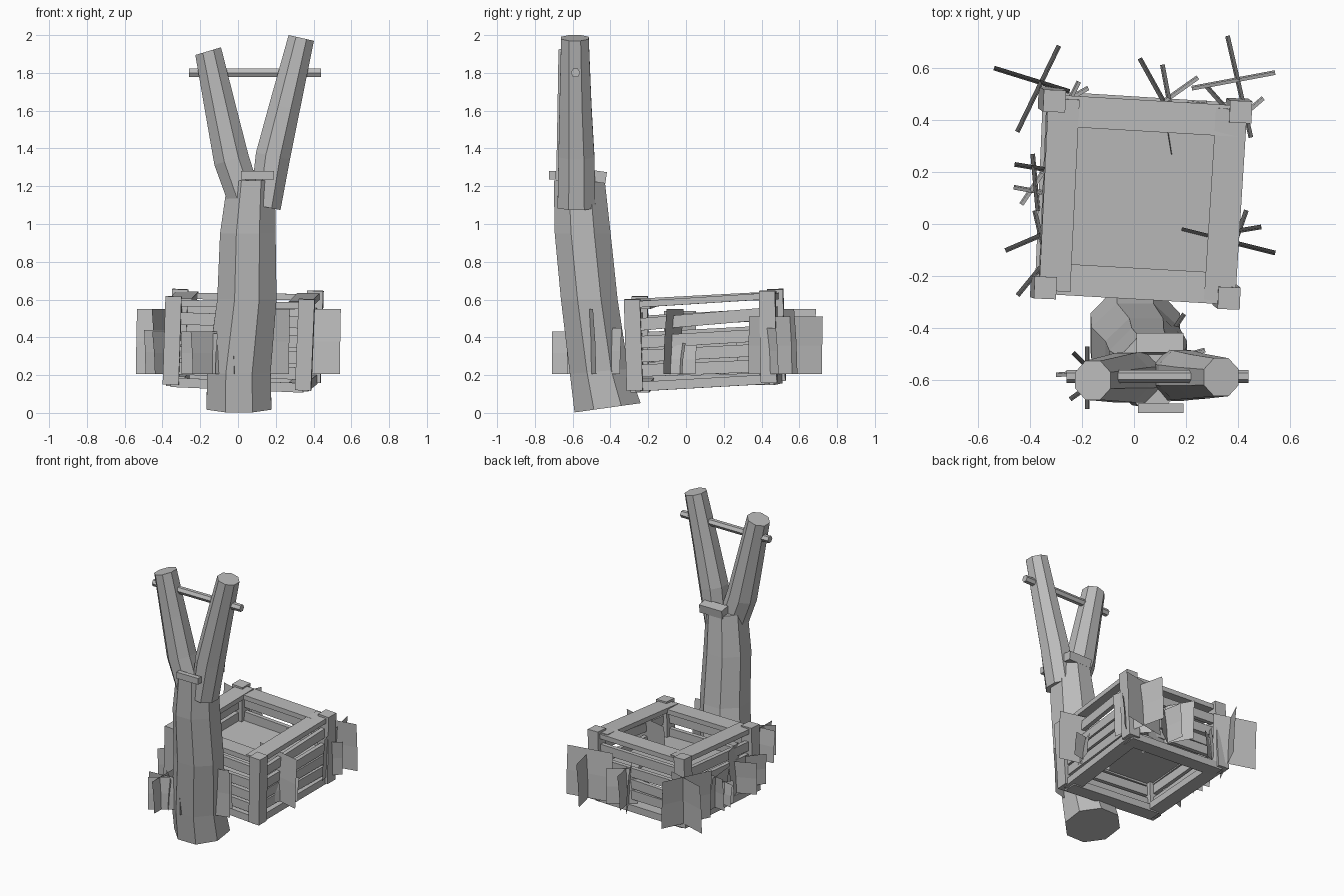
import bpy, math, random
from mathutils import Vector

random.seed(4)
mat = bpy.data.materials.new("plain grey")
mat.diffuse_color = (0.5, 0.5, 0.5, 1)


def make(name, verts, faces):
    me = bpy.data.meshes.new(name)
    me.from_pydata([tuple(v) for v in verts], [], faces)
    me.materials.append(mat)
    ob = bpy.data.objects.new(name, me)
    bpy.context.collection.objects.link(ob)
    return ob


def loft(name, sections, n=8):
    """sections: (cx, cy, cz, half x, half y, slope in x, slope in y)"""
    verts, faces = [], []
    k = 1 / math.cos(math.pi / n)
    for cx, cy, cz, rx, ry, tx, ty in sections:
        for i in range(n):
            a = 2 * math.pi * (i + 0.5) / n
            dx, dy = rx * k * math.cos(a), ry * k * math.sin(a)
            verts.append((cx + dx, cy + dy, cz + tx * dx + ty * dy))
    for s in range(len(sections) - 1):
        for i in range(n):
            j = (i + 1) % n
            faces.append((s * n + i, s * n + j, s * n + n + j, s * n + n + i))
    faces.append(tuple(reversed(range(n))))
    faces.append(tuple(range(len(verts) - n, len(verts))))
    return make(name, verts, faces)


def beam(name, p0, p1, w, h, up=(0, 0, 1)):
    """box from p0 to p1, w across, h along 'up'"""
    p0, p1 = Vector(p0), Vector(p1)
    d = (p1 - p0).normalized()
    s = d.cross(Vector(up)).normalized()
    u = s.cross(d)
    verts = [p + s * (a * w / 2) + u * (b * h / 2)
             for p in (p0, p1) for a, b in ((-1, -1), (1, -1), (1, 1), (-1, 1))]
    faces = [(3, 2, 1, 0), (4, 5, 6, 7)]
    faces += [(i, (i + 1) % 4, 4 + (i + 1) % 4, 4 + i) for i in range(4)]
    return make(name, verts, faces)


# Forked trunk
loft("trunk", [
    (0.005, -0.415, 0.027, 0.172, 0.175, 0, 0.14),
    (0.005, -0.46, 0.22, 0.168, 0.155, 0, 0.08),
    (0.047, -0.512, 0.60, 0.157, 0.15, 0, 0),
    (0.052, -0.547, 0.95, 0.147, 0.148, 0, 0),
    (0.070, -0.565, 1.23, 0.125, 0.135, 0, 0)])
loft("left_branch", [
    (0.05, -0.585, 1.09, 0.085, 0.10, 0.3, 0),
    (-0.035, -0.59, 1.34, 0.09, 0.095, 0.3, 0),
    (-0.095, -0.595, 1.62, 0.08, 0.085, 0.25, 0),
    (-0.158, -0.60, 1.915, 0.068, 0.075, 0.3, 0)])
loft("right_branch", [
    (0.145, -0.58, 1.09, 0.08, 0.10, -0.2, 0),
    (0.185, -0.58, 1.36, 0.09, 0.095, -0.2, 0),
    (0.247, -0.585, 1.62, 0.08, 0.085, -0.25, 0),
    (0.335, -0.588, 1.985, 0.067, 0.073, -0.23, 0)])

# Rod through the fork and the lips at the fork's foot
rod = loft("cross_rod", [(0, 0, -0.35, 0.022, 0.022, 0, 0),
                         (0, 0, 0.35, 0.022, 0.022, 0, 0)], 6)
rod.rotation_euler = (0, math.pi / 2, 0)
rod.location = (0.09, -0.585, 1.80)
beam("front_lip", (0.015, -0.707, 1.258), (0.19, -0.707, 1.258), 0.035, 0.045)
beam("back_lip", (0.01, -0.46, 1.25), (0.19, -0.46, 1.25), 0.075, 0.06, (0, 0.15, 1))

# Crate corners: foot and head of each post, in order round the crate
feet = [Vector(p) for p in ((-0.355, -0.24, 0.15), (0.345, -0.27, 0.12),
                            (0.395, 0.44, 0.16), (-0.325, 0.485, 0.17))]
heads = [Vector(p) for p in ((-0.34, -0.245, 0.617), (0.365, -0.285, 0.602),
                             (0.41, 0.43, 0.647), (-0.305, 0.472, 0.655))]
sides = ("front", "right", "back", "left")
for i, s in enumerate(sides):
    j = (i + 1) % 4
    beam("crate_post_" + s, feet[i], heads[i], 0.085, 0.085, (0.04, 1, 0))
    d = (heads[j] - heads[i]).normalized()
    inward = Vector((-d.y, d.x, 0))
    lift = Vector((0, 0, 0.006 * (i % 2)))
    # flat boards round the top and bottom
    o = inward * 0.036 - Vector((0, 0, 0.035)) + lift
    beam("crate_rim_" + s, heads[i] + o - d * 0.01, heads[j] + o + d * 0.01, 0.12, 0.034)
    o = inward * 0.025 + Vector((0, 0, 0.012)) + lift
    beam("crate_base_" + s, feet[i] + o, feet[j] + o, 0.10, 0.05, (0, 0, 1))
    # side slats, slightly uneven
    for k, t in enumerate((0.2, 0.37, 0.54, 0.73)):
        a, b = feet[i].lerp(heads[i], t), feet[j].lerp(heads[j], t)
        a.z += random.uniform(-0.012, 0.012)
        b.z += random.uniform(-0.012, 0.012)
        beam(f"crate_slat_{s}_{k}", a, b, 0.03, 0.065)

# Panel inside the crate
corners = [f.lerp(h, 0.48) for f, h in zip(feet, heads)]
make("crate_floor", corners, [(0, 1, 2, 3)])

# Grass: upright sheets (x0, y0, x1, y1, top), slightly bent
grass = [
    (-.54, .59, -.25, .50, .55), (-.28, .68, -.44, .35, .55),
    (-.22, .55, -.26, .47, .42), (-.18, .53, -.27, .48, .40),
    (.03, .64, .13, .46, .50), (.10, .61, .13, .45, .45), (.24, .57, .07, .45, .45),
    (.28, .475, .08, .455, .43), (.16, .27, .13, .46, .42),
    (.35, .72, .44, .33, .51), (.22, .53, .54, .59, .55),
    (.28, .54, .36, .45, .42), (.49, .49, .42, .43, .45),
    (-.46, .22, -.34, .20, .44), (-.46, .15, -.35, .13, .36),
    (-.38, .27, -.36, .05, .44), (-.44, .08, -.36, .20, .36),
    (-.49, -.11, -.35, -.05, .44), (-.39, .05, -.35, -.12, .54),
    (-.44, -.28, -.35, -.17, .43),
    (.18, -.03, .54, -.12, .55), (.49, -.02, .40, -.035, .37),
    (.44, .05, .38, -.12, .36),
    (-.30, -.57, -.06, -.55, .43), (-.24, -.50, -.12, -.62, .42),
    (-.17, -.47, -.17, -.71, .43), (-.24, -.68, -.10, -.58, .43),
    (.27, -.475, .10, -.52, .55), (.20, -.35, .14, -.44, .45),
    (-.02, -.63, .0, -.50, .55)]
for n, (x0, y0, x1, y1, top) in enumerate(grass):
    d = Vector((x1 - x0, y1 - y0, 0)).normalized()
    lean = Vector((-d.y, d.x, 0)) * 0.018 * random.choice((-1, 1))
    rows = []
    for z, f in ((0.205, 0), ((0.205 + top) / 2, 0.3), (top, 1)):
        rows += [Vector((x0, y0, z)) + lean * f, Vector((x1, y1, z)) + lean * f]
    make(f"grass_{n}", rows, [(0, 1, 3, 2), (2, 3, 5, 4)])
